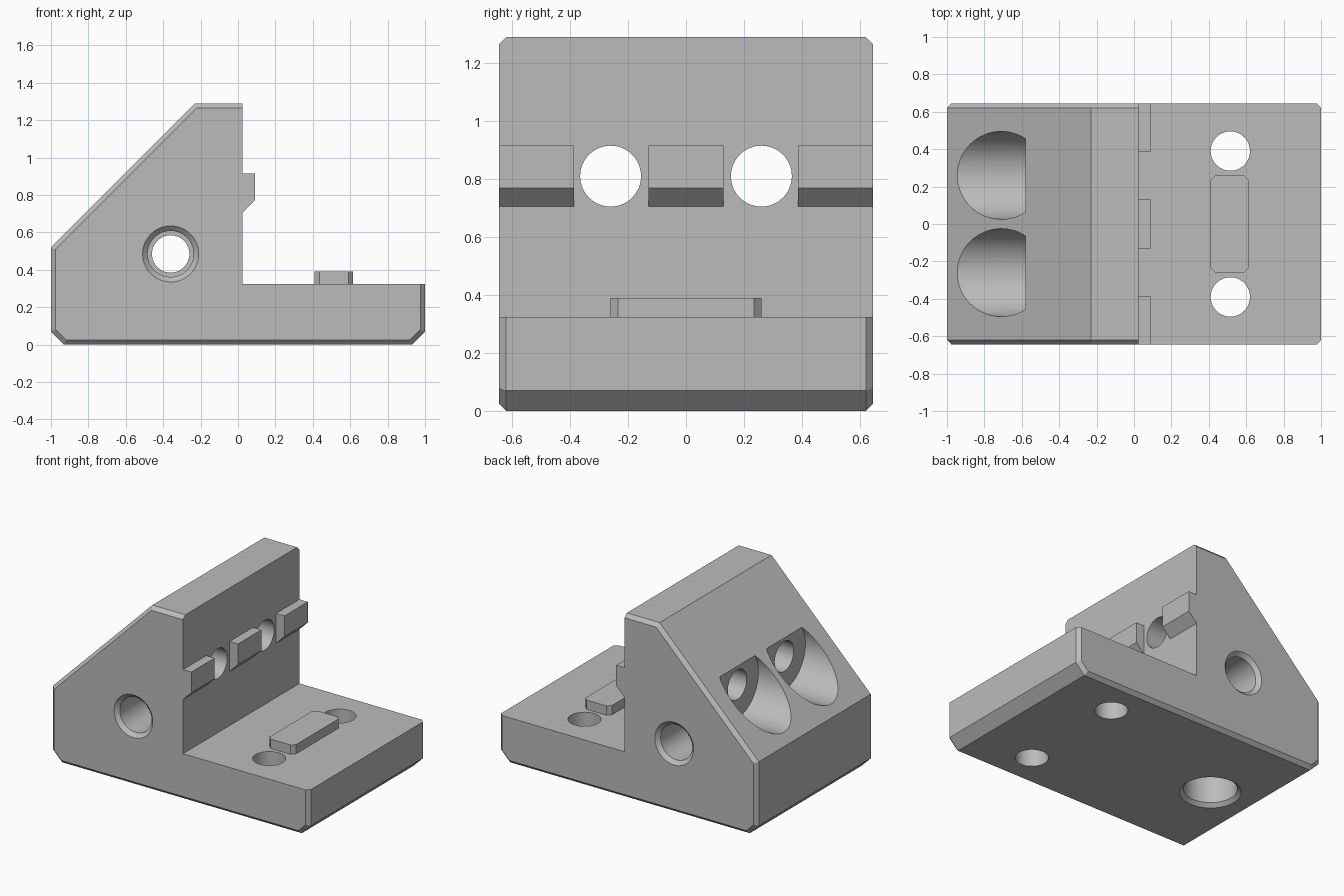
import bpy, bmesh, math
from mathutils import Matrix, Vector

if "Cube" in bpy.data.objects:
    bpy.data.objects.remove(bpy.data.objects["Cube"], do_unlink=True)

grey = bpy.data.materials.new("machined grey")
grey.use_nodes = True
colour = (0.5, 0.5, 0.5, 1)
grey.diffuse_color = colour
grey.node_tree.nodes["Principled BSDF"].inputs["Base Color"].default_value = colour

W = 0.645      # half width of the bracket
WALL = 0.025   # front plane of the upright wall
FLOOR = 0.325  # top of the foot
EDGE = 0.025   # small edge chamfer


def finish(bm, name):
    bmesh.ops.recalc_face_normals(bm, faces=bm.faces)
    mesh = bpy.data.meshes.new(name)
    bm.to_mesh(mesh)
    bm.free()
    mesh.materials.append(grey)
    ob = bpy.data.objects.new(name, mesh)
    bpy.context.collection.objects.link(ob)
    return ob


def extrude(name, points, vector, chamfer=0):
    """Extrude a closed outline; optionally chamfer the rims of both ends."""
    bm = bmesh.new()
    cap = bm.faces.new([bm.verts.new(p) for p in points])
    new = bmesh.ops.extrude_face_region(bm, geom=[cap], use_keep_orig=True)["geom"]
    end = [g for g in new if isinstance(g, bmesh.types.BMFace)][0]
    bmesh.ops.translate(bm, verts=end.verts, vec=vector)
    bmesh.ops.recalc_face_normals(bm, faces=bm.faces)
    if chamfer:
        rims = list(cap.edges) + list(end.edges)
        bmesh.ops.bevel(bm, geom=rims, offset=chamfer, segments=1, affect='EDGES')
    return finish(bm, name)


def turned(name, profile, origin, axis, sides=64):
    """Solid of revolution from (radius, distance along axis) pairs."""
    bm = bmesh.new()
    rings = []
    for r, t in profile:
        rings.append([bm.verts.new((r * math.cos(a), r * math.sin(a), t))
                      for a in (2 * math.pi * i / sides for i in range(sides))])
    for low, high in zip(rings, rings[1:]):
        for i in range(sides):
            j = (i + 1) % sides
            bm.faces.new((low[i], low[j], high[j], high[i]))
    bm.faces.new(rings[0])
    bm.faces.new(rings[-1])
    turn = Vector((0, 0, 1)).rotation_difference(Vector(axis)).to_matrix().to_4x4()
    bm.transform(Matrix.Translation(origin) @ turn)
    return finish(bm, name)


def cut(target, cutter):
    cutter.hide_render = True
    mod = target.modifiers.new("cut", 'BOOLEAN')
    mod.operation = 'DIFFERENCE'
    mod.solver = 'EXACT'
    mod.object = cutter
    bpy.context.view_layer.objects.active = target
    bpy.ops.object.modifier_apply(modifier=mod.name)
    bpy.data.objects.remove(cutter, do_unlink=True)


# Bracket body: chamfered side outline, then the open corner is removed
side = [(-1, 0.07), (-0.93, 0), (0.93, 0), (1, 0.07), (1, 1.29), (-0.23, 1.29), (-1, 0.52)]
body = extrude("bracket_body", [(x, -W, z) for x, z in side], (0, 2 * W, 0), EDGE)
corner = [(WALL, FLOOR), (2, FLOOR), (2, 2), (WALL, 2)]
cut(body, extrude("corner_cutter", [(x, -1, z) for x, z in corner], (0, 2, 0)))

# Cross bore: countersunk, wide at both ends and narrower in the middle
half = [(0.175, W + EDGE), (0.148, W - 0.002), (0.123, W - EDGE), (0.123, 0.35), (0.1, 0.35)]
bore = [(r, -t) for r, t in half] + half[::-1]
cut(body, turned("cross_bore", bore, (-0.36, 0, 0.485), (0, 1, 0)))

# Blind socket underneath
socket = [(0.22, -0.025), (0.17, 0.025), (0.17, 0.33)]
cut(body, turned("socket_cutter", socket, (-0.63, 0, 0), (0, 0, 1)))

for s in (-1, 1):
    # Screw holes through the wall, counterbored from the slope
    screw = [(0.235, -1.2), (0.235, -0.58), (0.105, -0.58), (0.105, 0.3)]
    cut(body, turned("wall_hole", screw, (0, s * 0.26, 0.81), (1, 0, 0)))
    # Holes through the foot
    cut(body, turned("foot_hole", [(0.105, -0.1), (0.105, 0.6)], (0.515, s * 0.39, 0), (0, 0, 1)))

bpy.ops.object.select_all(action='DESELECT')
body.select_set(True)
bpy.context.view_layer.objects.active = body
bpy.ops.object.shade_smooth_by_angle(angle=math.radians(20))

# Locating tabs on the wall, undercut at 45 degrees
tab = [(WALL, 0.705), (0.09, 0.77), (0.09, 0.915), (WALL, 0.915)]
for name, y0, y1 in (("front_tab", -W, -0.387), ("middle_tab", -0.13, 0.13), ("back_tab", 0.387, W)):
    extrude(name, [(x, y0, z) for x, z in tab], (0, y1 - y0, 0))

# Locating key on the foot with clipped corners
hx, hy = 0.1025, 0.26
key = [(hx, hy - EDGE), (hx - EDGE, hy), (EDGE - hx, hy), (-hx, hy - EDGE)]
key += [(-x, -y) for x, y in key]
extrude("foot_key", [(0.5125 + x, y, FLOOR) for x, y in key], (0, 0, 0.065))
